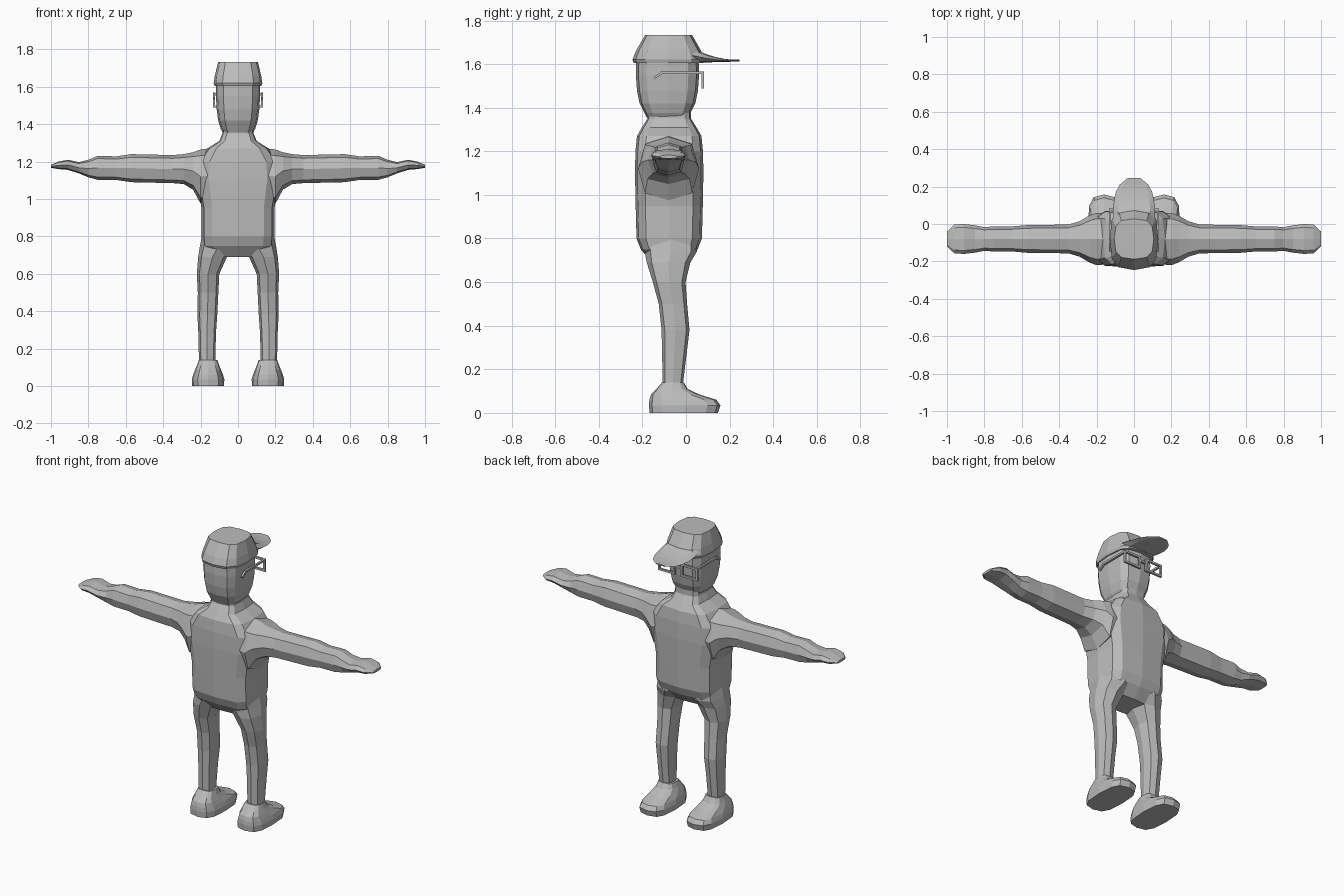
import bpy, bmesh, math
from mathutils import Vector

cube = bpy.data.objects.get("Cube")
if cube:
    bpy.data.objects.remove(cube, do_unlink=True)

shade = (.5, .5, .5, 1)
grey = bpy.data.materials.new("plain_grey")
grey.use_nodes = True
grey.diffuse_color = shade
grey.node_tree.nodes["Principled BSDF"].inputs["Base Color"].default_value = shade


def make(name, bm):
    bmesh.ops.recalc_face_normals(bm, faces=bm.faces)
    mesh = bpy.data.meshes.new(name)
    bm.to_mesh(mesh)
    bm.free()
    mesh.materials.append(grey)
    ob = bpy.data.objects.new(name, mesh)
    bpy.context.collection.objects.link(ob)
    return ob


def rounded(angle, power):
    """Point of a unit rounded square at the given angle."""
    c, s = math.cos(angle), math.sin(angle)
    return math.copysign(abs(c) ** power, c), math.copysign(abs(s) ** power, s)


def loft(bm, axis, sections, sides=8, power=.75, mirror=1):
    """Skin rings given as (position, centre u, half u, centre v, half v)."""
    rings = []
    for p, cu, hu, cv, hv in sections:
        ring = []
        for i in range(sides):
            a, b = rounded(math.tau * i / sides, power)
            u, v = cu + hu * a, cv + hv * b
            co = {"x": (p, u, v), "y": (u, p, v), "z": (u, v, p)}[axis]
            ring.append(bm.verts.new((co[0] * mirror, co[1], co[2])))
        rings.append(ring)
    for low, high in zip(rings, rings[1:]):
        for i in range(sides):
            j = (i + 1) % sides
            bm.faces.new((low[i], low[j], high[j], high[i]))
    bm.faces.new(rings[0])
    bm.faces.new(rings[-1])


def column(name, profile, centre_y, power):
    """Upright twelve-sided part from (height, half width, half depth)."""
    bm = bmesh.new()
    loft(bm, "z", [(z, 0, w, centre_y, d) for z, w, d in profile], 12, power)
    return make(name, bm)


def bar(bm, start, end, size):
    """Square bar between two points."""
    start, end = Vector(start), Vector(end)
    span = end - start
    turn = span.to_track_quat("Z", "Y")
    scale = Vector((size, size, span.length + size))
    for v in bmesh.ops.create_cube(bm, size=1)["verts"]:
        v.co = turn @ (v.co * scale) + (start + end) / 2


# Torso up to the neck
body = column("body", [
    (.69, .13, .08), (.75, .19, .13), (.8, .195, .15), (.95, .195, .154),
    (1.1, .22, .157), (1.2, .215, .155), (1.27, .165, .148),
    (1.31, .1, .125), (1.35, .084, .1), (1.4, .08, .1)], -.077, .5)

# Arms with mitten hands: reach, centre height, half depth, half height
arm_profile = [
    (.06, 1.14, .13, .14), (.2, 1.12, .14, .145), (.24, 1.15, .125, .1),
    (.29, 1.16, .095, .08), (.35, 1.16, .077, .075), (.57, 1.165, .074, .075),
    (.65, 1.165, .067, .063), (.75, 1.167, .067, .064), (.8, 1.163, .063, .047),
    (.85, 1.167, .073, .03), (.91, 1.183, .08, .027), (.96, 1.18, .077, .02),
    (1, 1.175, .04, .008)]
arm = [(x, -.08, d, z, h) for x, z, d, h in arm_profile]

# Legs: height, centre x, half width, centre y, half depth
leg = [
    (.82, .1, .09, -.07, .12), (.74, .11, .095, -.07, .12),
    (.69, .136, .077, -.08, .1), (.6, .16, .06, -.077, .075),
    (.5, .16, .055, -.06, .065), (.38, .164, .053, -.048, .064),
    (.28, .165, .047, -.053, .057), (.1, .165, .043, -.062, .044)]

# Fuse the limbs into the torso
for name, axis, profile in (("arms", "x", arm), ("legs", "z", leg)):
    bm = bmesh.new()
    for side in (-1, 1):
        loft(bm, axis, profile, mirror=side)
    limbs = make(name, bm)
    weld = body.modifiers.new("weld_" + name, "BOOLEAN")
    weld.operation, weld.solver, weld.object = "UNION", "EXACT", limbs
    bpy.context.view_layer.objects.active = body
    bpy.ops.object.modifier_apply(modifier=weld.name)
    bpy.data.objects.remove(limbs, do_unlink=True)

# Shoes: height, half width, centre y, half length
shoe_profile = [
    (0, .085, -.01, .157), (.035, .087, -.006, .164), (.06, .08, -.014, .154),
    (.085, .07, -.05, .11), (.11, .06, -.064, .072), (.14, .05, -.06, .05)]
shoe = [(z, .16, w, y, d) for z, w, y, d in shoe_profile]
for name, side in (("left_shoe", 1), ("right_shoe", -1)):
    bm = bmesh.new()
    loft(bm, "z", shoe, 12, .65, side)
    make(name, bm)

# Head and cap crown
column("head", [
    (1.355, .08, .095), (1.375, .092, .105), (1.42, .106, .128),
    (1.48, .114, .14), (1.55, .118, .145), (1.62, .118, .143)], -.085, .6)
column("cap_crown", [
    (1.604, .125, .16), (1.62, .13, .166), (1.66, .124, .15), (1.733, .106, .108)],
    -.08, .65)

# Cap brim, narrowing and thinning toward its tip
brim, steps = [], 6
for i in range(steps + 1):
    t = i / steps
    width = .112 * math.sqrt(1 - .9 * t ** 3)
    thick = .004 + .03 * (1 - t) ** 2
    brim.append((.03 + .215 * t, 0, width, 1.606 + .006 * t + thick, thick))
bm = bmesh.new()
loft(bm, "y", brim)
make("cap_brim", bm)

# Spectacles: two square rims, a bridge and bent temples
bm = bmesh.new()
front, back, low, high, inner, outer, size = .076, -.11, 1.495, 1.56, .025, .128, .012
for side in (-1, 1):
    near, far = side * inner, side * outer
    corners = [(near, front, low), (far, front, low), (far, front, high), (near, front, high)]
    for start, end in zip(corners, corners[1:] + corners[:1]):
        bar(bm, start, end, size)
    bend = (far, back, high)
    bar(bm, (far, front, high), bend, size)
    bar(bm, bend, (far, back - .03, high - .02), size)
bar(bm, (-inner, front, 1.54), (inner, front, 1.54), size)
make("spectacles", bm)
